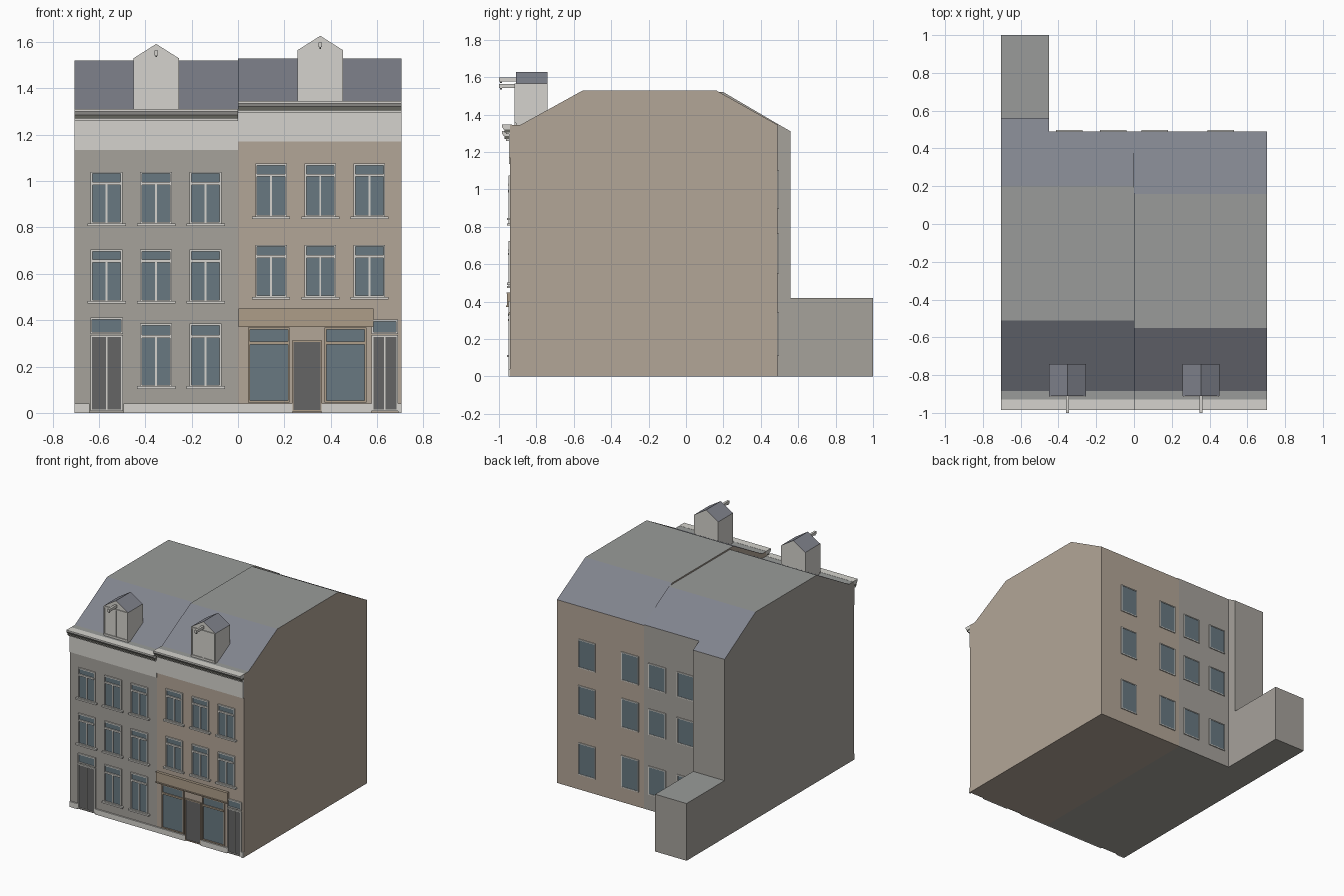
import bpy, bmesh
from mathutils import Vector

if "Cube" in bpy.data.objects:
    bpy.data.objects.remove(bpy.data.objects["Cube"])

def material(name, r, g, b):
    m = bpy.data.materials.new(name)
    m.diffuse_color = (r, g, b, 1)
    m.use_nodes = True
    m.node_tree.nodes["Principled BSDF"].inputs["Base Color"].default_value = m.diffuse_color
    return m

BRICK = material("tan_brick", .45, .38, .31)
PLASTER = material("grey_plaster", .38, .36, .33)
LIGHT = material("light_trim", .66, .65, .61)
GLASS = material("glass", .14, .19, .22)
DOOR = material("door_paint", .13, .13, .13)
SLATE = material("slate", .22, .23, .27)
FLAT = material("flat_roofing", .32, .33, .32)
SHOP = material("shop_wood", .42, .34, .25)
GUTTER = material("gutter", .13, .13, .11)

FRONT, BACK = -.94, .49

def finish(name, bm, mats):
    bmesh.ops.recalc_face_normals(bm, faces=bm.faces)
    me = bpy.data.meshes.new(name)
    bm.to_mesh(me)
    bm.free()
    for m in mats:
        me.materials.append(m)
    ob = bpy.data.objects.new(name, me)
    bpy.context.collection.objects.link(ob)
    return ob

def boxes(name, parts):
    """One object from boxes given as (x0, x1, y0, y1, z0, z1, material)."""
    bm = bmesh.new()
    mats = []
    for x0, x1, y0, y1, z0, z1, m in parts:
        if m not in mats:
            mats.append(m)
        vs = bmesh.ops.create_cube(bm, size=1)['verts']
        for v in vs:
            v.co = Vector(((x0 + x1) / 2 + v.co.x * (x1 - x0),
                           (y0 + y1) / 2 + v.co.y * abs(y1 - y0),
                           (z0 + z1) / 2 + v.co.z * (z1 - z0)))
        for f in {f for v in vs for f in v.link_faces}:
            f.material_index = mats.index(m)
    return finish(name, bm, mats)

def prism(name, pts, axis, a, b, wall, slope=SLATE, flat=FLAT):
    """Extrude a profile along x (pts are y,z) or y (pts are x,z); colour roofs by tilt."""
    bm = bmesh.new()
    put = (lambda p, t: (t, p[0], p[1])) if axis == 'x' else (lambda p, t: (p[0], t, p[1]))
    f = bm.faces.new([bm.verts.new(put(p, a)) for p in pts])
    ext = bmesh.ops.extrude_face_region(bm, geom=[f])['geom']
    d = Vector((b - a, 0, 0) if axis == 'x' else (0, b - a, 0))
    bmesh.ops.translate(bm, vec=d, verts=[v for v in ext if isinstance(v, bmesh.types.BMVert)])
    bmesh.ops.recalc_face_normals(bm, faces=bm.faces)
    for f in bm.faces:
        f.normal_update()
        f.material_index = 2 if f.normal.z > .97 else 1 if f.normal.z > .3 else 0
    return finish(name, bm, [wall, slope, flat])

def ring(x0, x1, y0, y1, z0, z1, t, m):
    return [(x0, x0 + t, y0, y1, z0, z1, m), (x1 - t, x1, y0, y1, z0, z1, m),
            (x0 + t, x1 - t, y0, y1, z1 - t, z1, m), (x0 + t, x1 - t, y0, y1, z0, z0 + t, m)]

def window(name, x0, x1, z0, z1, transom=None, mullion=True, sill=True, y=FRONT, frame=LIGHT):
    """Front window: frame, glass, optional transom, mullion and sill."""
    c = (x0 + x1) / 2
    p = ring(x0, x1, y - .010, y, z0, z1, .008, frame)
    p.append((x0 + .008, x1 - .008, y - .003, y, z0 + .008, z1 - .008, GLASS))
    if transom:
        p.append((x0 + .008, x1 - .008, y - .012, y, transom - .006, transom + .006, frame))
    if mullion:
        p.append((c - .004, c + .004, y - .008, y, z0 + .008, transom or z1 - .008, frame))
    if sill:
        p.append((x0 - .014, x1 + .014, y - .018, y, z0 - .008, z0 + .003, LIGHT))
    boxes(name, p)

def double_door(name, x0, x1, z1, zt):
    """Two-leaf door with a fanlight above."""
    c, y = (x0 + x1) / 2, FRONT
    p = ring(x0, x1, y - .010, y, .008, z1, .007, LIGHT)
    p += [(x0 + .007, c - .003, y - .006, y, .015, z1 - .007, DOOR),
          (c + .003, x1 - .007, y - .006, y, .015, z1 - .007, DOOR),
          (c - .003, c + .003, y - .009, y, .015, z1 - .007, LIGHT)]
    boxes(name, p)
    window(name + "_fanlight", x0, x1, z1 + .006, zt, mullion=False, sill=False)

# House bodies with mansard roofs
prism("left_house", [(FRONT, 0), (FRONT, 1.31), (-.885, 1.31), (-.51, 1.52), (.20, 1.52),
                     (BACK, 1.35), (BACK, 0)], 'x', -.705, 0, PLASTER)
prism("right_house", [(FRONT, 0), (FRONT, 1.345), (-.885, 1.345), (-.55, 1.53), (.16, 1.53),
                      (BACK, 1.345), (BACK, 0)], 'x', 0, .705, BRICK)

# Rear stair bay and low annex
prism("rear_bay", [(BACK, 0), (.56, 0), (.56, 1.31), (BACK, 1.35)], 'x', -.705, -.45, PLASTER)
prism("rear_annex", [(.56, 0), (1, 0), (1, .42), (.56, .42)], 'x', -.705, -.45, PLASTER)

# Frieze, gutter, cornice and plinth for each house
for side, x0, x1, e in (("left", -.705, 0, 1.31), ("right", 0, .705, 1.345)):
    boxes(side + "_frieze", [(x0, x1, FRONT - .006, FRONT, e - .175, e - .04, LIGHT),
                             (x0, x1, FRONT - .030, FRONT, e - .040, e - .024, GUTTER),
                             (x0, x1, FRONT - .022, FRONT, e - .050, e - .040, LIGHT)])
    prism(side + "_cornice", [(-.93, e + .001), (-.985, e + .001), (-.985, e - .010),
                              (-.975, e - .024), (-.93, e - .024)], 'x', x0, x1,
          LIGHT, LIGHT, LIGHT)
boxes("plinth", [(-.705, -.64, FRONT - .01, FRONT, 0, .04, LIGHT),
                 (-.495, .235, FRONT - .01, FRONT, 0, .04, LIGHT),
                 (.36, .575, FRONT - .01, FRONT, 0, .04, LIGHT),
                 (.69, .705, FRONT - .01, FRONT, 0, .04, LIGHT)])

# Dormers with hoist beams
for side, c, z0, ze in (("left", -.353, 1.32, 1.53), ("right", .355, 1.355, 1.565)):
    prism(side + "_dormer", [(c - .098, z0 - .01), (c + .098, z0 - .01), (c + .098, ze),
                             (c, ze + .062), (c - .098, ze)], 'y', -.91, -.74, LIGHT)
    window(side + "_dormer_window", c - .096, c + .096, z0, ze, sill=False, y=-.906)
    boxes(side + "_hoist_beam", [(c - .008, c + .008, -1, -.85, ze + .013, ze + .033, LIGHT),
                                 (c - .004, c + .004, -.995, -.985, ze + .005, ze + .013, DOOR)])

# Upper front windows
for i in range(3):
    xl, xr = -.567 + .2135 * i, .143 + .212 * i
    for tag, z0, z1 in (("middle", .48, .705), ("top", .815, 1.04)):
        window(f"left_{tag}_window_{i}", xl - .069, xl + .069, z0, z1, z1 - .05)
    for tag, z0, z1 in (("middle", .498, .725), ("top", .845, 1.075)):
        window(f"right_{tag}_window_{i}", xr - .068, xr + .068, z0, z1, z1 - .05)
    if i:
        window(f"left_ground_window_{i}", xl - .069, xl + .069, .112, .385, .33)

# House doors
double_door("left_house_door", -.637, -.497, .335, .412)
double_door("right_house_door", .577, .690, .335, .402)

# Shopfront
boxes("shop_fascia", [(.003, .585, FRONT - .016, FRONT, .378, .450, SHOP),
                      (.003, .585, FRONT - .022, FRONT, .370, .378, SHOP),
                      (.003, .585, FRONT - .020, FRONT, .444, .450, SHOP)])
for i, x in enumerate((.043, .374)):
    window(f"shop_window_{i}", x, x + .18, .045, .368, .302, False, False, frame=SHOP)
y = FRONT
boxes("shop_door", ring(.232, .362, y - .010, y, .006, .312, .007, SHOP) +
      [(.239, .355, y - .006, y, .013, .305, DOOR)])

# Back windows
for i, (x, rows) in enumerate((
        (-.342, ((.115, .325), (.555, .745), (.895, 1.08))),
        (-.110, ((.115, .325), (.555, .745), (.895, 1.08))),
        (.110, ((.11, .345), (.55, .765), (.895, 1.105))),
        (.460, ((.11, .345), (.55, .765), (.895, 1.105))))):
    for j, (z0, z1) in enumerate(rows):
        boxes(f"back_window_{i}_{j}",
              ring(x - .07, x + .07, BACK, BACK + .007, z0, z1, .007, LIGHT) +
              [(x - .063, x + .063, BACK, BACK + .004, z0 + .007, z1 - .007, GLASS)])
